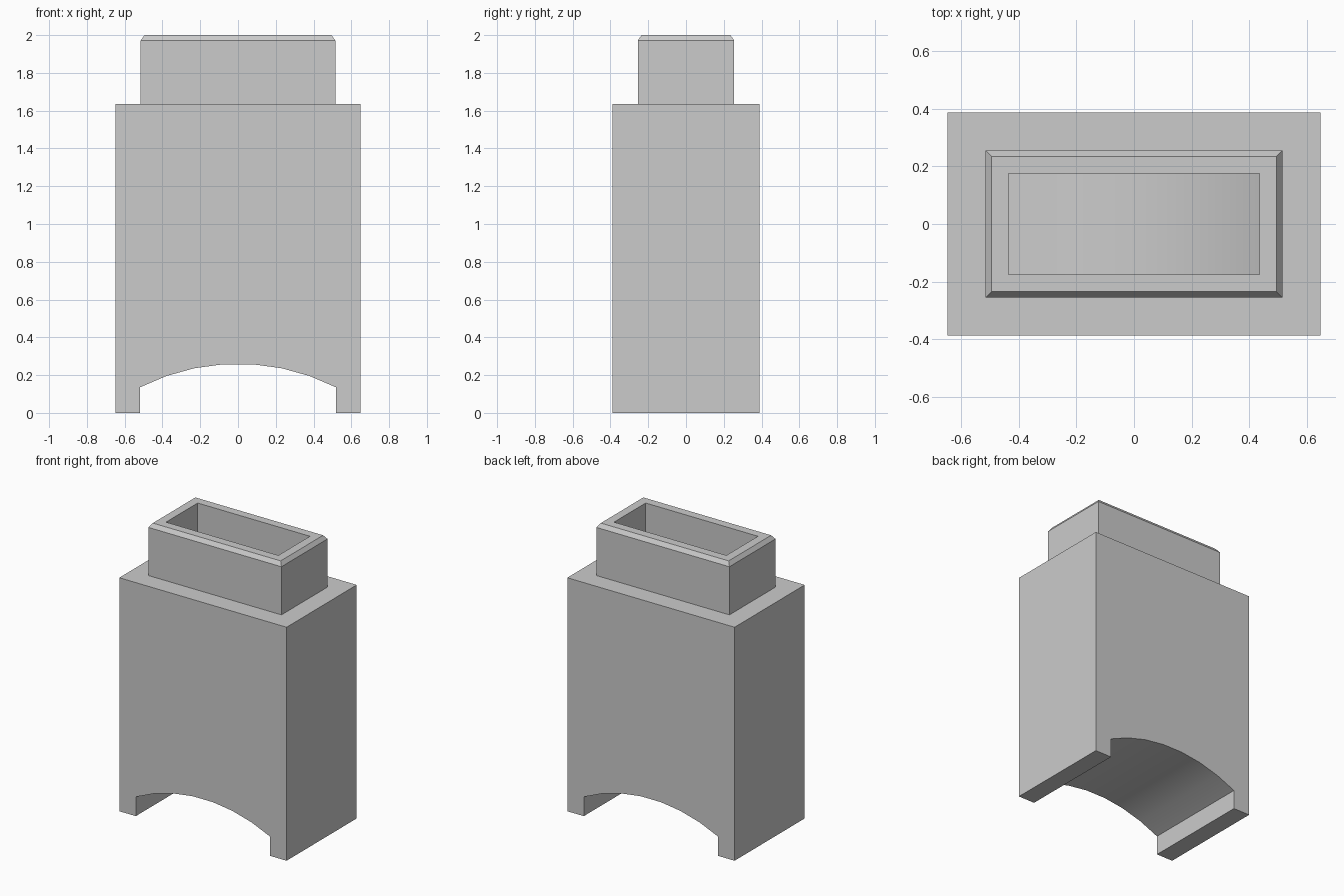
import bpy, bmesh, math

cube = bpy.data.objects.get("Cube")
if cube:
    bpy.data.objects.remove(cube, do_unlink=True)

HALF_W, HALF_D, SHOULDER = 0.648, 0.388, 1.635
ARCH_W, SPRING, CROWN, SEGMENTS = 0.52, 0.135, 0.26, 7
FLOOR = 0.08  # thickness over the arch

# Arch through its two springing points and the crown
rise = CROWN - SPRING
radius = (ARCH_W ** 2 + rise ** 2) / (2 * rise)
half_angle = math.asin(ARCH_W / radius)
arch = []
for i in range(SEGMENTS + 1):
    a = half_angle * (2 * i / SEGMENTS - 1)
    arch.append((radius * math.sin(a), CROWN - radius * (1 - math.cos(a))))


def arch_height(x):
    return CROWN - radius + math.sqrt(radius ** 2 - x ** 2)


def inset(face, amount):
    bmesh.ops.inset_region(bm, faces=[face], thickness=amount, use_even_offset=True)


def raise_face(face, height):
    """Extrude one face straight up to the given height and return its cap."""
    result = bmesh.ops.extrude_discrete_faces(bm, faces=[face])
    cap = result["faces"][0]
    for v in cap.verts:
        v.co.z = height
    return cap


bm = bmesh.new()

# Body: arched front profile swept through the depth
profile = ([(-HALF_W, 0), (-ARCH_W, 0)] + arch +
           [(ARCH_W, 0), (HALF_W, 0), (HALF_W, SHOULDER), (-HALF_W, SHOULDER)])
front = bm.faces.new([bm.verts.new((x, -HALF_D, z)) for x, z in profile])
swept = bmesh.ops.extrude_face_region(bm, geom=[front])
for v in swept["geom"]:
    if isinstance(v, bmesh.types.BMVert):
        v.co.y = HALF_D
bmesh.ops.recalc_face_normals(bm, faces=bm.faces)

# Neck: stepped in from the shoulder, with a chamfered rim
top = max(bm.faces, key=lambda f: f.calc_center_median().z)
inset(top, 0.133)
neck = raise_face(top, 1.972)
inset(neck, 0.02)
for v in neck.verts:
    v.co.z = 2.0
inset(neck, 0.06)

# Shaft: opening split into strips and sunk to a curved floor over the arch
strips = [neck]
for x, _ in arch[1:-1]:
    geom = set(strips)
    for f in strips:
        geom.update(f.edges, f.verts)
    cut = bmesh.ops.bisect_plane(bm, geom=list(geom), plane_co=(x, 0, 0),
                                 plane_no=(1, 0, 0))
    strips = [g for g in cut["geom"] if isinstance(g, bmesh.types.BMFace)]
sunk = bmesh.ops.extrude_face_region(bm, geom=strips)
for v in sunk["geom"]:
    if isinstance(v, bmesh.types.BMVert):
        v.co.z = arch_height(v.co.x) + FLOOR
bmesh.ops.delete(bm, geom=[f for f in strips if f.is_valid], context="FACES_ONLY")
bmesh.ops.recalc_face_normals(bm, faces=bm.faces)

mesh = bpy.data.meshes.new("arched_housing")
bm.to_mesh(mesh)
bm.free()
housing = bpy.data.objects.new("arched_housing", mesh)
bpy.context.collection.objects.link(housing)

# Plain grey finish
grey = bpy.data.materials.new("plain_grey")
grey.use_nodes = True
color = (0.6, 0.6, 0.6, 1)
grey.diffuse_color = color
grey.node_tree.nodes["Principled BSDF"].inputs["Base Color"].default_value = color
mesh.materials.append(grey)

# Smooth the arch only, keeping every corner sharp
bpy.ops.object.select_all(action="DESELECT")
housing.select_set(True)
bpy.context.view_layer.objects.active = housing
bpy.ops.object.shade_smooth_by_angle(angle=math.radians(20))
